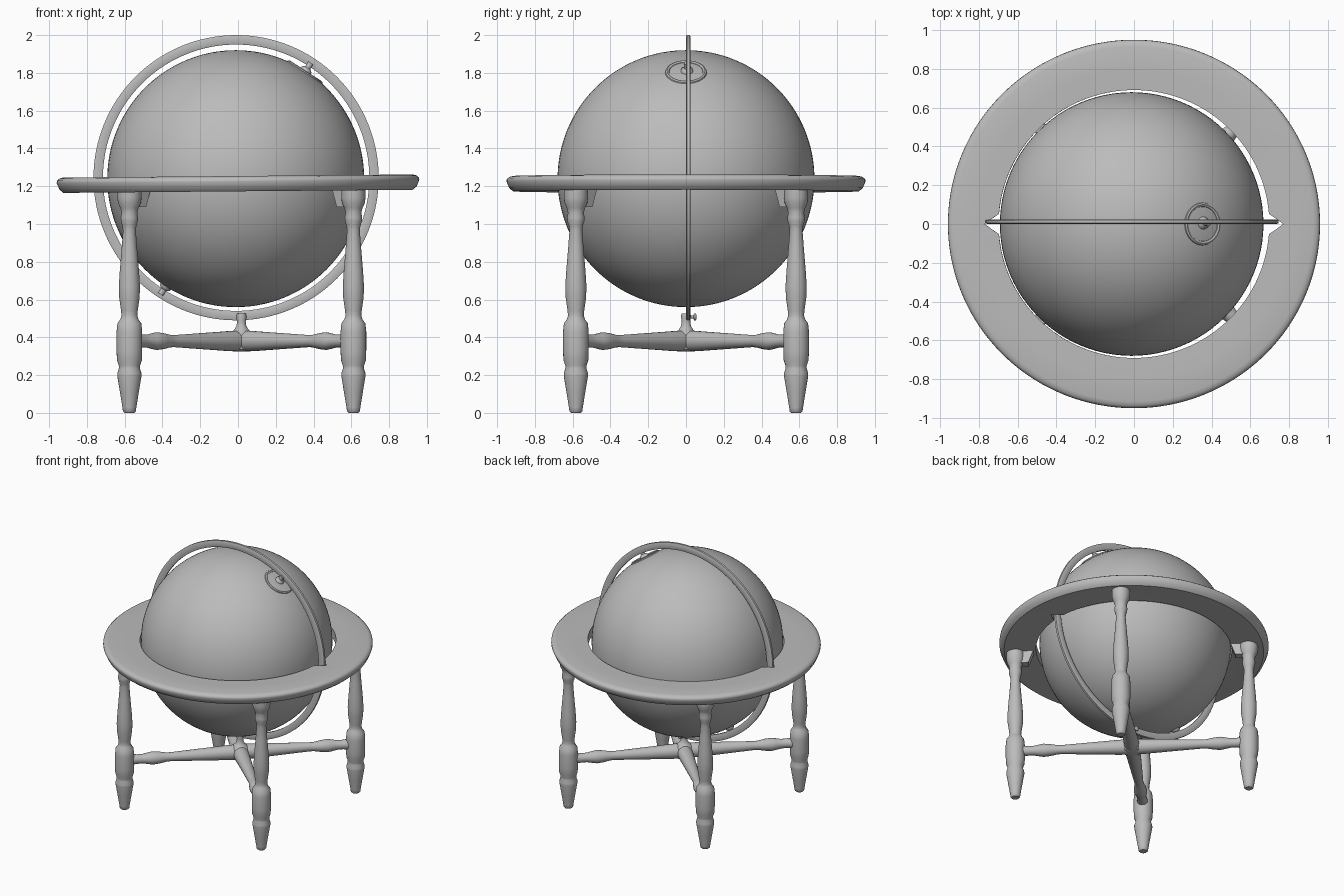
import bpy, bmesh
from math import sin, cos, pi, atan2, hypot, radians
from mathutils import Vector

if "Cube" in bpy.data.objects:
    bpy.data.objects.remove(bpy.data.objects["Cube"])

grey = bpy.data.materials.new("plain_grey")
grey.use_nodes = True
grey.diffuse_color = (0.5, 0.5, 0.5, 1)
grey.node_tree.nodes["Principled BSDF"].inputs["Base Color"].default_value = (0.5, 0.5, 0.5, 1)


def finish(name, bm, loc=(0, 0, 0), rot=(0, 0, 0), scale=(1, 1, 1)):
    bmesh.ops.recalc_face_normals(bm, faces=bm.faces)
    mesh = bpy.data.meshes.new(name)
    bm.to_mesh(mesh)
    bm.free()
    ob = bpy.data.objects.new(name, mesh)
    bpy.context.collection.objects.link(ob)
    ob.location, ob.rotation_euler, ob.scale = loc, rot, scale
    mesh.materials.append(grey)
    bpy.ops.object.select_all(action="DESELECT")
    ob.select_set(True)
    bpy.context.view_layer.objects.active = ob
    bpy.ops.object.shade_smooth_by_angle(angle=radians(42))
    return ob


def lathe(name, profile, segs=28, closed=False, widen=None, **place):
    """Spin (radius, height) points about z; closed makes a hoop, otherwise ends are capped."""
    bm = bmesh.new()
    rings = []
    for r, z in profile:
        ring = []
        for i in range(segs):
            a = 2 * pi * i / segs
            rr = r + (widen(a, r) if widen else 0)
            ring.append(bm.verts.new((rr * cos(a), rr * sin(a), z)))
        rings.append(ring)
    pairs = list(zip(rings, rings[1:]))
    if closed:
        pairs.append((rings[-1], rings[0]))
    else:
        bm.faces.new(rings[0])
        bm.faces.new(rings[-1])
    for lo, hi in pairs:
        for i in range(segs):
            j = (i + 1) % segs
            bm.faces.new((lo[i], lo[j], hi[j], hi[i]))
    return finish(name, bm, **place)


# Globe
centre = Vector((-0.012, 0, 1.24))
bm = bmesh.new()
bmesh.ops.create_uvsphere(bm, u_segments=96, v_segments=64, radius=0.68)
finish("globe", bm, loc=centre)

# Raised collars and pivot pins at both poles of the tilted axis
tilt = radians(33)
axis = Vector((sin(tilt), 0, cos(tilt)))
collar = [(0.085, 0.665), (0.09, 0.677), (0.1, 0.681), (0.108, 0.677), (0.112, 0.665)]
lathe("pole_collar", collar, 40, True, loc=centre, rot=(0, tilt, 0))
pin = [(0.035, 0.67), (0.03, 0.69), (0.016, 0.7), (0.016, 0.73)]
for name, turn in (("north_pin", tilt), ("south_pin", tilt + pi)):
    lathe(name, pin, 16, loc=centre + Vector((0, 0.005, 0)), rot=(0, turn, 0))

# Upright meridian hoop
hoop = [(0.705, -0.008), (0.712, -0.011), (0.748, -0.011), (0.755, -0.008),
        (0.755, 0.008), (0.748, 0.011), (0.712, 0.011), (0.705, 0.008)]
lathe("meridian_hoop", hoop, 128, True, loc=(-0.01, 0.012, 1.245), rot=(pi / 2, 0, 0))


# Flat horizon ring, its inner edge notched where the hoop passes
def notch(a, r):
    if r > 0.72:
        return 0
    off = abs(atan2(sin(2 * a), cos(2 * a))) / 2
    return 0.072 * max(0, 1 - off / 0.075)


board = [(0.698, 0.005), (0.8, -0.042), (0.925, -0.047), (0.945, -0.03), (0.96, 0.005),
         (0.958, 0.018), (0.945, 0.029), (0.925, 0.034), (0.8, 0.034), (0.698, 0.032)]
board[0] = (0.698, -0.04)
lathe("horizon_ring", board, 256, True, notch, loc=(0, 0, 1.22),
      rot=(0, -0.009, 0), scale=(1, 0.99, 1))

# Turned legs, stretchers and ring brackets on the four diagonals
leg = [(0.026, 0), (0.034, 0.008), (0.037, 0.03), (0.05, 0.11), (0.064, 0.195), (0.064, 0.21),
       (0.056, 0.235), (0.056, 0.25), (0.066, 0.28), (0.068, 0.33), (0.068, 0.43), (0.063, 0.475),
       (0.048, 0.495), (0.042, 0.515), (0.044, 0.54), (0.054, 0.61), (0.056, 0.67), (0.051, 0.75),
       (0.041, 0.87), (0.034, 0.965), (0.037, 0.99), (0.045, 1.015), (0.046, 1.035), (0.042, 1.06),
       (0.048, 1.085), (0.06, 1.11), (0.064, 1.14), (0.064, 1.2)]
stretcher = [(0.055, 0), (0.053, 0.1), (0.05, 0.15), (0.032, 0.5), (0.033, 0.53), (0.043, 0.585),
             (0.047, 0.63), (0.042, 0.66), (0.034, 0.7), (0.034, 0.74), (0.04, 0.8)]
hub = Vector((0.018, 0, 0))
for sx, side in ((1, "left"), (-1, "right")):
    for sy, end in ((1, "back"), (-1, "front")):
        foot = hub + Vector((0.593 * sx, 0.583 * sy, 0))
        turn = atan2(foot.y, foot.x - hub.x)
        tag = end + "_" + side
        lathe(tag + "_leg", leg, loc=foot)
        lathe(tag + "_stretcher", stretcher, 24, loc=hub + Vector((0, 0, 0.38)),
              rot=(0, pi / 2, turn))
        # Tapered bracket reaching from the leg top to the inner rim
        bm = bmesh.new()
        bmesh.ops.create_cube(bm, size=1)
        for v in bm.verts:
            inner, low = v.co.x < 0, v.co.z < 0
            v.co = ((-0.135 if inner and not low else -0.095 if inner else 0),
                    v.co.y * 0.06, (1.09 if low else 1.2))
        finish(tag + "_bracket", bm, loc=foot, rot=(0, 0, turn))

# Centre hub, cradle post and thumb screw
post = [(0.03, 0.325), (0.06, 0.335), (0.07, 0.36), (0.07, 0.4), (0.058, 0.425), (0.038, 0.44),
        (0.026, 0.46), (0.023, 0.485), (0.027, 0.51), (0.024, 0.525)]
lathe("hub_post", post, loc=hub)
screw = [(0.008, 0), (0.008, 0.04), (0.018, 0.042), (0.018, 0.052), (0.01, 0.056)]
lathe("thumb_screw", screw, 16, loc=(hub.x, 0, 0.508), rot=(-pi / 2, 0, 0))
